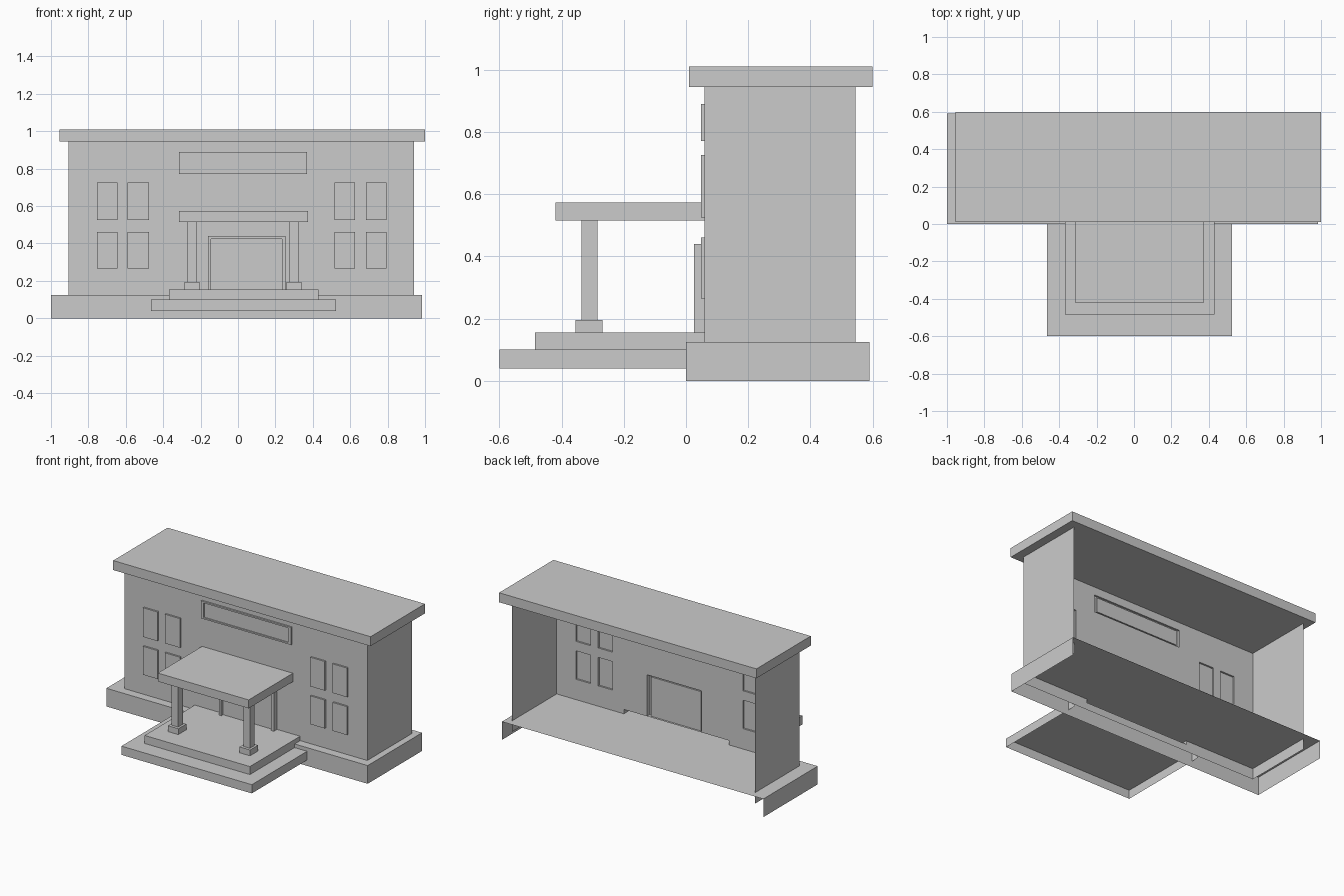
import bpy
import bmesh

cube = bpy.data.objects.get("Cube")
if cube:
    bpy.data.objects.remove(cube, do_unlink=True)

# One plain grey for the whole building
grey = bpy.data.materials.new("plain grey")
grey.use_nodes = True
grey.diffuse_color = (0.6, 0.6, 0.6, 1)
bsdf = next(n for n in grey.node_tree.nodes if n.type == 'BSDF_PRINCIPLED')
bsdf.inputs["Base Color"].default_value = (0.6, 0.6, 0.6, 1)

# Corner order of each box side, outward facing; bits of a corner are x, y, z
SIDES = {
    "front": ((0, 0, 0), (1, 0, 0), (1, 0, 1), (0, 0, 1)),
    "back": ((1, 1, 0), (0, 1, 0), (0, 1, 1), (1, 1, 1)),
    "right": ((0, 1, 0), (0, 0, 0), (0, 0, 1), (0, 1, 1)),
    "left": ((1, 0, 0), (1, 1, 0), (1, 1, 1), (1, 0, 1)),
    "bottom": ((0, 1, 0), (1, 1, 0), (1, 0, 0), (0, 0, 0)),
    "top": ((0, 0, 1), (1, 0, 1), (1, 1, 1), (0, 1, 1)),
}


def add_box(bm, x, y, z, omit=(), inward=False):
    """Box from three ranges, leaving out the named sides."""
    for side, corners in SIDES.items():
        if side not in omit:
            verts = [bm.verts.new((x[i], y[j], z[k])) for i, j, k in corners]
            bm.faces.new(verts[::-1] if inward else verts)


def add_sheet(bm, x, y, z, holes):
    """Upright front-facing sheet with rectangular holes."""
    xs = sorted({*x, *(v for hx, hz in holes for v in hx)})
    zs = sorted({*z, *(v for hx, hz in holes for v in hz)})
    for x0, x1 in zip(xs, xs[1:]):
        for z0, z1 in zip(zs, zs[1:]):
            cx, cz = (x0 + x1) / 2, (z0 + z1) / 2
            if any(hx[0] < cx < hx[1] and hz[0] < cz < hz[1] for hx, hz in holes):
                continue
            bm.faces.new([bm.verts.new(p) for p in
                          ((x0, y, z0), (x1, y, z0), (x1, y, z1), (x0, y, z1))])


def finish(bm, name):
    bmesh.ops.remove_doubles(bm, verts=bm.verts, dist=0.0005)
    mesh = bpy.data.meshes.new(name)
    bm.to_mesh(mesh)
    bm.free()
    mesh.materials.append(grey)
    obj = bpy.data.objects.new(name, mesh)
    bpy.context.collection.objects.link(obj)
    return obj


def box(name, x, y, z, omit=()):
    bm = bmesh.new()
    add_box(bm, x, y, z, omit)
    return finish(bm, name)


def framed_panel(name, x, z, inner_x, inner_z, front, panel, back):
    """Raised hollow frame around a recessed panel."""
    bm = bmesh.new()
    add_box(bm, x, (front, back), z, ("front", "back"))
    add_sheet(bm, x, front, z, [(inner_x, inner_z)])
    add_box(bm, inner_x, (front, panel), inner_z, ("front", "back"), inward=True)
    add_sheet(bm, inner_x, panel, inner_z, [])
    return finish(bm, name)


WALL = 0.06
body_x, body_z = (-0.905, 0.94), (0.05, 0.945)

# Plinth and roof slab
box("plinth", (-1.0, 0.985), (0, 0.59), (0, 0.125), ("back", "bottom"))
box("roof_slab", (-0.955, 1.0), (0.01, 0.6), (0.945, 1.01))

# Windows: two columns and two rows on each wing
window_columns = [(-0.755, -0.645), (-0.59, -0.475), (0.515, 0.625), (0.685, 0.795)]
window_rows = [(0.265, 0.46), (0.525, 0.725)]
windows = [(wx, wz) for wx in window_columns for wz in window_rows]
for number, (wx, wz) in enumerate(windows, 1):
    box(f"window_{number}", wx, (0.048, WALL), wz, ("back",))

# Front sign panel and entrance door
sign_x, sign_z = (-0.315, 0.37), (0.77, 0.89)
framed_panel("sign_panel", sign_x, sign_z, (-0.295, 0.345), (0.78, 0.88),
             0.048, 0.056, WALL)
door_x, door_z = (-0.16, 0.255), (0.155, 0.44)
framed_panel("door", door_x, door_z, (-0.145, 0.235), (0.155, 0.425),
             0.025, 0.045, WALL)

# Entrance steps
upper_x, upper_z = (-0.37, 0.43), (0.1, 0.155)
box("lower_step", (-0.465, 0.525), (-0.6, WALL), (0.04, 0.1), ("back", "bottom"))
box("upper_step", upper_x, (-0.485, WALL), upper_z, ("back",))

# Walls: pierced front and two sides, open behind
bm = bmesh.new()
add_box(bm, body_x, (WALL, 0.545), body_z, ("front", "back", "top", "bottom"))
add_sheet(bm, body_x, WALL, body_z,
          windows + [(sign_x, sign_z), (door_x, door_z), (upper_x, upper_z)])
finish(bm, "walls")

# Porch canopy on two pillars
box("porch_canopy", (-0.315, 0.375), (-0.42, WALL), (0.515, 0.573), ("back",))
for side, cx in (("right", -0.245), ("left", 0.3)):
    box(f"{side}_pillar", (cx - 0.025, cx + 0.025), (-0.335, -0.285), (0.195, 0.515))
    box(f"{side}_pillar_foot", (cx - 0.04, cx + 0.04), (-0.355, -0.268), (0.155, 0.195))
